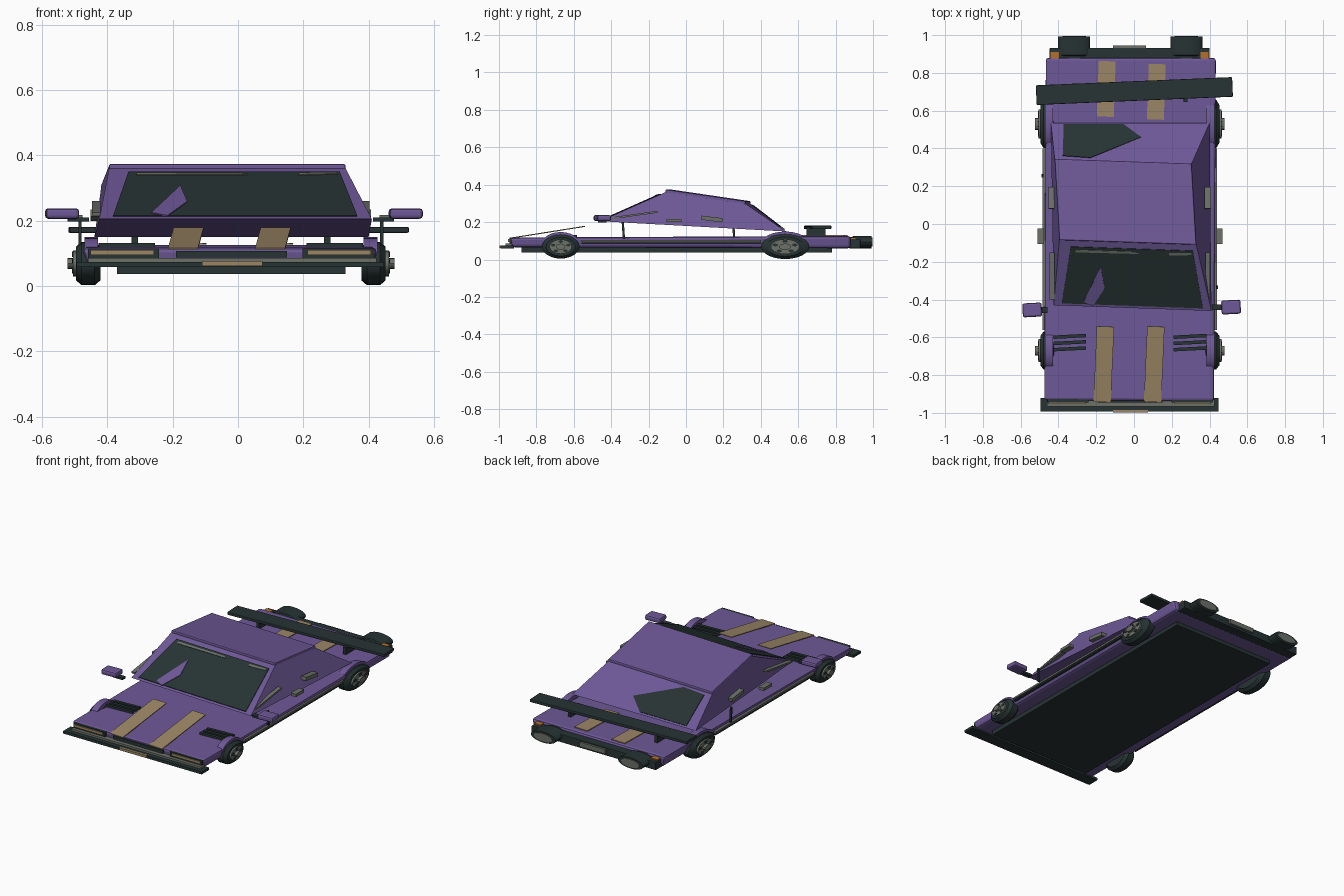
import bpy, bmesh, math
from mathutils import Vector, Matrix

if "Cube" in bpy.data.objects:
    bpy.data.objects.remove(bpy.data.objects["Cube"], do_unlink=True)


def material(name, rgb):
    m = bpy.data.materials.new(name)
    m.use_nodes = True
    m.diffuse_color = (*rgb, 1)
    bsdf = m.node_tree.nodes["Principled BSDF"]
    bsdf.inputs["Base Color"].default_value = (*rgb, 1)
    bsdf.inputs["Roughness"].default_value = 0.7
    return m


PURPLE = material("purple paint", (0.155, 0.098, 0.31))
DARK = material("dark trim", (0.020, 0.033, 0.033))
TAN = material("tan stripe", (0.33, 0.24, 0.13))
GREY = material("grey metal", (0.15, 0.165, 0.14))
ORANGE = material("orange lamp", (0.45, 0.16, 0.03))


def finish(name, bm, mat, bevel=0, smooth=False):
    bmesh.ops.recalc_face_normals(bm, faces=bm.faces)
    me = bpy.data.meshes.new(name)
    bm.to_mesh(me)
    bm.free()
    ob = bpy.data.objects.new(name, me)
    bpy.context.collection.objects.link(ob)
    me.materials.append(mat)
    if bevel:
        mod = ob.modifiers.new("Bevel", "BEVEL")
        mod.width, mod.segments = bevel, 2
    if smooth:
        bpy.ops.object.select_all(action="DESELECT")
        ob.select_set(True)
        bpy.context.view_layer.objects.active = ob
        bpy.ops.object.shade_smooth_by_angle(angle=math.radians(35))
    return ob


def box(name, x, y, z, mat, bevel=0, yaw=0, pitch=0):
    """Box spanning the given ranges, turned about its own middle."""
    bm = bmesh.new()
    size = [r[1] - r[0] for r in (x, y, z)]
    mid = Vector([(r[0] + r[1]) / 2 for r in (x, y, z)])
    turn = Matrix.Rotation(math.radians(yaw), 4, "Z") @ Matrix.Rotation(math.radians(pitch), 4, "X")
    bmesh.ops.create_cube(bm, size=1, matrix=Matrix.Translation(mid) @ turn @ Matrix.Diagonal((*size, 1)))
    return finish(name, bm, mat, bevel)


def hexa(name, bottom, top, mat, bevel=0):
    """Six-sided solid from two rings of four corners."""
    bm = bmesh.new()
    a, b = ([bm.verts.new(p) for p in ring] for ring in (bottom, top))
    bm.faces.new(a)
    bm.faces.new(b)
    for i in range(4):
        j = (i + 1) % 4
        bm.faces.new((a[i], a[j], b[j], b[i]))
    return finish(name, bm, mat, bevel)


def plate(name, quad, outline, mat, lift=0.004):
    """Thin plate laid on a quad; outline in the quad's 0..1 coordinates."""
    p = [Vector(c) for c in quad]
    n = (p[1] - p[0]).cross(p[3] - p[0]).normalized()
    pts = [p[0].lerp(p[1], u).lerp(p[3].lerp(p[2], u), v) for u, v in outline]
    bm = bmesh.new()
    low, high = ([bm.verts.new(q + n * h) for q in pts] for h in (lift - 0.004, lift))
    bm.faces.new(low)
    bm.faces.new(high)
    for i in range(len(pts)):
        j = (i + 1) % len(pts)
        bm.faces.new((low[i], low[j], high[j], high[i]))
    return finish(name, bm, mat)


def lathe(name, centre, axis, profile, squash, mat, sides=24):
    """Solid of (offset, radius) rings along x or y, with z radius scaled by squash."""
    bm = bmesh.new()
    rings = []
    for off, r in profile:
        ring = []
        for i in range(sides):
            a = math.tau * i / sides
            across, up = r * math.cos(a), r * squash * math.sin(a)
            d = (off, across, up) if axis == "x" else (across, off, up)
            ring.append(bm.verts.new(Vector(centre) + Vector(d)))
        rings.append(ring)
    bm.faces.new(rings[0])
    bm.faces.new(rings[-1])
    for a, b in zip(rings, rings[1:]):
        for i in range(sides):
            j = (i + 1) % sides
            bm.faces.new((a[i], a[j], b[j], b[i]))
    return finish(name, bm, mat, smooth=True)


# Low slab body and floor tray
hexa("body",
     [(-0.46, -0.93, 0.065), (0.42, -0.93, 0.065), (0.42, 0.88, 0.06), (-0.455, 0.88, 0.06)],
     [(-0.48, -0.935, 0.118), (0.425, -0.94, 0.118), (0.437, 0.88, 0.126), (-0.47, 0.88, 0.126)],
     PURPLE, 0.015)
box("floor_tray", (-0.37, 0.33), (-0.88, 0.78), (0.037, 0.07), DARK)

# Slanted cabin floating above the body
base = [(-0.425, -0.43, 0.205), (0.41, -0.46, 0.205), (0.40, 0.535, 0.15), (-0.44, 0.535, 0.15)]
crown = [(-0.395, -0.085, 0.36), (0.33, -0.11, 0.36), (0.305, 0.32, 0.297), (-0.42, 0.345, 0.297)]
hexa("cabin", base, crown, PURPLE)
hexa("roof", [(x, y, z - 0.006) for x, y, z in crown],
     [(x, y, z + 0.015) for x, y, z in crown], PURPLE, 0.006)

# Windscreen and rear window with glints
front = [base[0], base[1], crown[1], crown[0]]
rear = [base[3], base[2], crown[2], crown[3]][::-1]
plate("windscreen", front, [(0.05, 0.04), (0.95, 0.04), (0.965, 0.91), (0.085, 0.91)], DARK, 0.006)
plate("windscreen_reflection", front, [(0.19, 0.08), (0.30, 0.62), (0.325, 0.30), (0.25, 0.02)], PURPLE, 0.009)
plate("long_glint", front, [(0.12, 0.83), (0.58, 0.84), (0.55, 0.87), (0.12, 0.87)], GREY, 0.009)
plate("short_glint", front, [(0.79, 0.83), (0.95, 0.85), (0.95, 0.88), (0.79, 0.87)], GREY, 0.009)
plate("rear_window", rear, [(0.06, 0.08), (0.26, 0.05), (0.59, 0.62), (0.46, 0.95), (0.08, 0.95)], DARK, 0.006)

# Parts mirrored on each side of the slightly off-centre body
for s, side in ((1, "left"), (-1, "right")):
    def span(a, b, mid=-0.022):
        return tuple(sorted((mid + s * a, mid + s * b)))

    # Wheels with rims, spokes and arches
    for end, y, r, squash in (("front", -0.67, 0.10, 0.64), ("rear", 0.53, 0.128, 0.52)):
        x = -0.022 + s * 0.437
        c = (x, y, 0.069)
        lathe(f"{end}_{side}_tyre", c, "x",
              [(-0.037, r * 0.78), (-0.02, r), (0.02, r), (0.037, r * 0.78)], squash, DARK)
        lathe(f"{end}_{side}_rim", c, "x",
              [(s * 0.03, r * 0.6), (s * 0.047, r * 0.6)], squash, GREY)
        lathe(f"{end}_{side}_hub", c, "x",
              [(s * 0.04, r * 0.25), (s * 0.064, r * 0.25)], squash, GREY, 12)
        for k in range(5):
            a = math.tau * k / 5 + math.pi / 2
            dy, dz = math.cos(a), math.sin(a) * squash
            lathe(f"{end}_{side}_rim_hole", (x, y + dy * r * 0.43, 0.069 + dz * r * 0.43), "x",
                  [(s * 0.045, r * 0.12), (s * 0.05, r * 0.12)], squash, DARK, 8)
        arch = lathe(f"{end}_{side}_arch", (x, y, 0.078), "x",
                     [(-s * 0.03, r * 1.04), (s * 0.012, r * 1.04)], squash * 1.04, PURPLE)
        bm = bmesh.new()
        bm.from_mesh(arch.data)
        cut = bmesh.ops.bisect_plane(bm, geom=bm.verts[:] + bm.edges[:] + bm.faces[:],
                                     plane_co=(0, 0, 0.1), plane_no=(0, 0, -1), clear_outer=True)
        bm.to_mesh(arch.data)
        bm.free()

    # Door mirror
    my = -0.455 - 0.0 if s < 0 else -0.44
    box(f"{side}_mirror", span(0.483, 0.585, -0.005 if s < 0 else -0.02),
        (my - 0.037, my + 0.037), (0.206, 0.238), PURPLE, 0.01, yaw=3)
    box(f"{side}_mirror_mount", span(0.435, 0.50), (my - 0.015, my + 0.015), (0.197, 0.21), DARK)

    # Thin post, side trim and handles
    py = -0.335 if s > 0 else 0.255
    box(f"{side}_post", span(0.457, 0.467), (py - 0.006, py + 0.006), (0.11, 0.2), DARK, pitch=4)
    box(f"{side}_side_strip", span(0.446, 0.462), (-0.56, 0.40), (0.093, 0.104), GREY)
    box(f"{side}_side_groove", span(0.444, 0.460), (-0.56, 0.40), (0.082, 0.09), DARK)
    box(f"{side}_door_handle", span(0.455, 0.49), (-0.105, -0.025), (0.2, 0.218), GREY)
    box(f"{side}_rear_handle", span(0.395, 0.43), (0.08, 0.195), (0.206, 0.228), GREY, pitch=-7)
    box(f"{side}_window_strip", span(0.40, 0.425), (-0.40, -0.15), (0.233, 0.243), GREY, pitch=8)

    # Hood vents
    for k in range(3):
        y = -0.595 - 0.033 * k
        box(f"{side}_hood_vent", span(0.232, 0.405), (y - 0.009, y + 0.009), (0.115, 0.132), DARK, yaw=3)

    # Headlights, tail lights and exhausts
    box(f"{side}_headlight_recess", span(0.22, 0.437), (-0.945, -0.92), (0.084, 0.115), DARK)
    box(f"{side}_headlight", span(0.235, 0.43), (-0.952, -0.94), (0.095, 0.11), TAN)
    box(f"{side}_tail_light", span(0.375, 0.42), (0.87, 0.91), (0.088, 0.117), ORANGE)
    c = (-0.02 + s * 0.297, 0, 0.093)
    lathe(f"{side}_exhaust", c, "y",
          [(0.81, 0.036), (0.855, 0.04), (0.86, 0.068), (0.89, 0.07), (0.895, 0.085), (0.992, 0.085)],
          0.39, DARK)
    lathe(f"{side}_exhaust_end", c, "y", [(0.985, 0.062), (0.996, 0.062)], 0.39, GREY)

    # Racing stripes: raised at the front, flat on the rear deck
    sx = 0.107 if s > 0 else -0.16
    box(f"{side}_hood_stripe", (sx - 0.046, sx + 0.046), (-0.945, -0.54), (0.143, 0.148), TAN, yaw=-2.5, pitch=9)
    ry = 0.70 if s > 0 else 0.715
    rx = 0.118 if s > 0 else -0.147
    box(f"{side}_rear_stripe", (rx - 0.045, rx + 0.045), (ry - 0.147, ry + 0.147), (0.127, 0.132), TAN, yaw=-2)

    # Spoiler stay
    box(f"{side}_spoiler_stay", span(0.285, 0.305), (0.645, 0.745), (0.12, 0.17), DARK)

# Spoiler
box("spoiler", (-0.518, 0.522), (0.652, 0.756), (0.163, 0.181), DARK, 0.004, yaw=2.4)

# Front bumper, grille and plate
box("front_bumper", (-0.495, 0.447), (-0.992, -0.92), (0.058, 0.074), DARK)
box("bumper_strip", (-0.46, 0.425), (-0.965, -0.93), (0.072, 0.086), GREY)
box("grille", (-0.19, 0.15), (-0.945, -0.92), (0.088, 0.108), DARK)
box("front_plate", (-0.11, 0.075), (-0.997, -0.985), (0.062, 0.076), TAN)

# Rear bumper and plate
box("rear_bumper", (-0.447, 0.40), (0.87, 0.932), (0.06, 0.11), DARK, 0.004)
box("rear_plate", (-0.11, 0.063), (0.93, 0.945), (0.075, 0.103), GREY)
